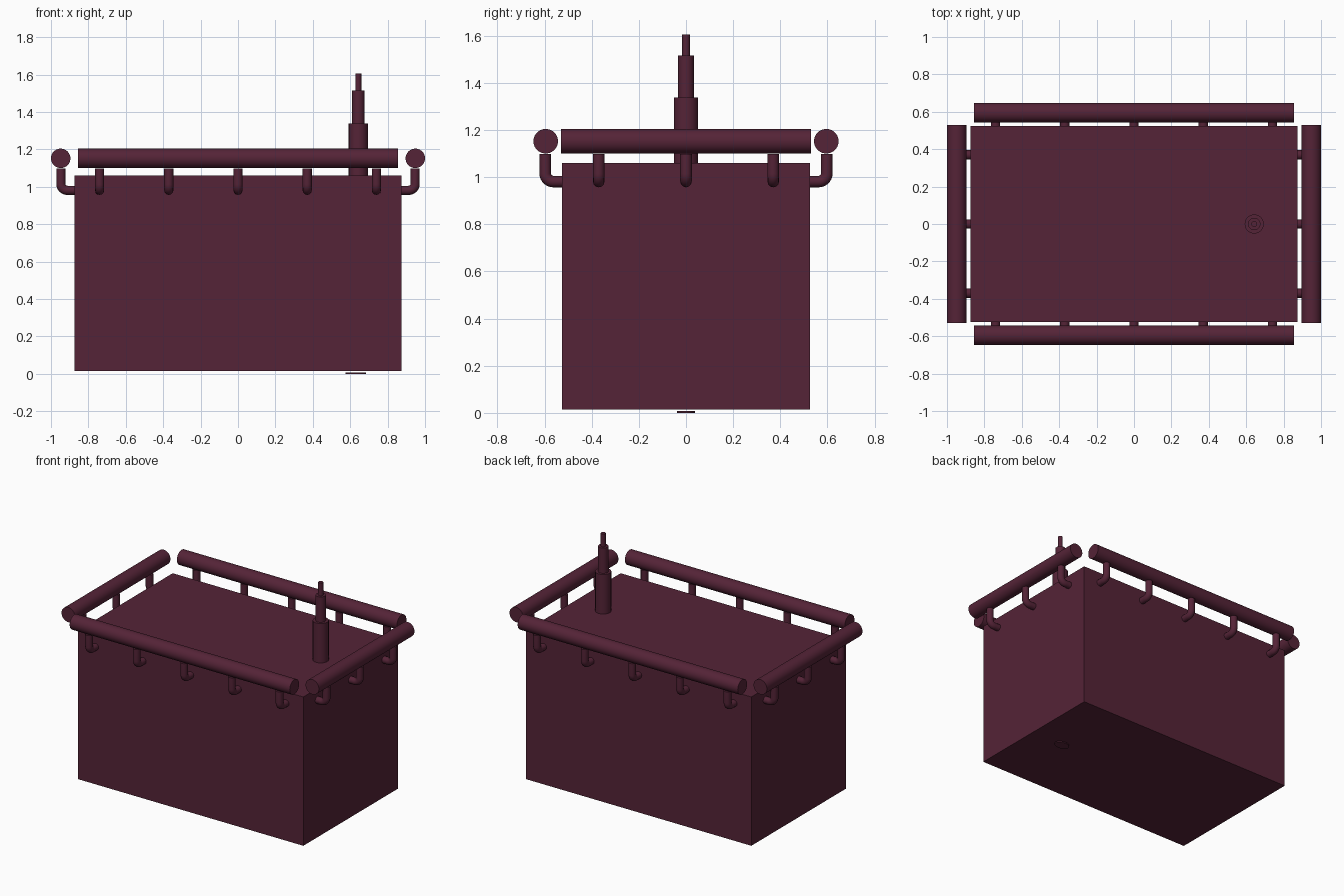
import bpy, math
from mathutils import Vector

if "Cube" in bpy.data.objects:
    bpy.data.objects.remove(bpy.data.objects["Cube"])

mat = bpy.data.materials.new("dark_plum")
mat.diffuse_color = (0.09, 0.017, 0.038, 1)
mat.use_nodes = True
mat.node_tree.nodes["Principled BSDF"].inputs["Base Color"].default_value = mat.diffuse_color


def finish(obj, name, smooth=True):
    obj.name = name
    obj.data.materials.append(mat)
    if smooth:
        bpy.ops.object.shade_smooth_by_angle(angle=math.radians(35))
    return obj


def cylinder(name, centre, radius, length, rotation=(0, 0, 0), sides=40):
    bpy.ops.mesh.primitive_cylinder_add(vertices=sides, radius=radius, depth=length,
                                        location=centre, rotation=rotation)
    return finish(bpy.context.object, name)


def bracket(name, wall, out, along):
    """Elbow pipe from the box wall out and up to the rail."""
    bend, z_low, z_top, reach = 0.034, 0.981, 1.098, 0.072
    path = [(-0.004, z_low)]
    for i in range(9):
        a = math.pi / 2 * i / 8
        path.append((reach - bend + bend * math.sin(a), z_low + bend - bend * math.cos(a)))
    path.append((reach, z_top))
    curve = bpy.data.curves.new(name, 'CURVE')
    curve.dimensions = '3D'
    curve.bevel_depth = 0.0245
    curve.bevel_resolution = 4
    curve.use_fill_caps = True
    spline = curve.splines.new('POLY')
    spline.points.add(len(path) - 1)
    for point, (d, z) in zip(spline.points, path):
        p = out * (wall + d) + along
        point.co = (p.x, p.y, z, 1)
    obj = bpy.data.objects.new(name, curve)
    bpy.context.collection.objects.link(obj)
    bpy.ops.object.select_all(action='DESELECT')
    obj.select_set(True)
    bpy.context.view_layer.objects.active = obj
    bpy.ops.object.convert(target='MESH')
    finish(bpy.context.object, name)


# Main box
bpy.ops.mesh.primitive_cube_add(size=1, location=(0, 0, 0.5375))
box = bpy.context.object
box.scale = (1.75, 1.05, 1.045)
finish(box, "box_body", smooth=False)

# Rails and their brackets on all four sides
half_turn = math.pi / 2
for side, label in ((-1, "front"), (1, "back")):
    cylinder(label + "_rail", (0, side * 0.595, 1.152), 0.052, 1.71, (0, half_turn, 0))
    for i in range(-2, 3):
        bracket(f"{label}_bracket_{i + 3}", 0.525, Vector((0, side, 0)), Vector((i * 0.37, 0, 0)))
for side, label in ((-1, "left"), (1, "right")):
    cylinder(label + "_rail", (side * 0.948, 0, 1.152), 0.052, 1.06, (half_turn, 0, 0))
    for i in range(-1, 2):
        bracket(f"{label}_bracket_{i + 2}", 0.875, Vector((side, 0, 0)), Vector((0, i * 0.37, 0)))

# Stepped mast on top
for name, radius, low, high in (("mast_base", 0.051, 1.055, 1.337),
                                ("mast_middle", 0.033, 1.33, 1.515),
                                ("mast_tip", 0.016, 1.51, 1.605)):
    cylinder(name, (0.643, 0, (low + high) / 2), radius, high - low)

# Thin oval plate underneath
plate = cylinder("bottom_plate", (0.63, 0, 0.004), 0.055, 0.008)
plate.scale = (1, 0.68, 1)
